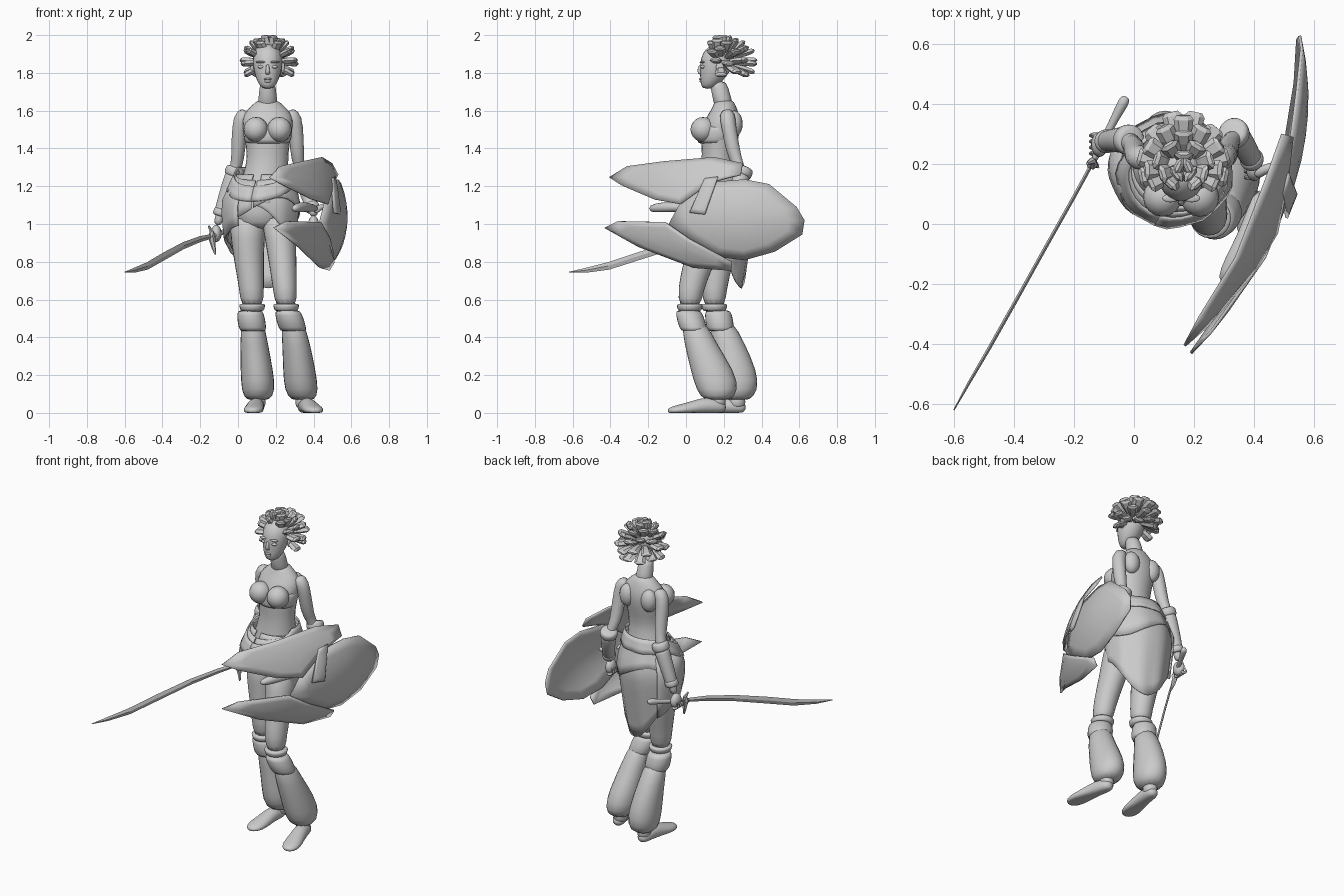
import bpy, bmesh, math
from math import sin, cos, radians, pi
from mathutils import Vector, Matrix

if "Cube" in bpy.data.objects:
    bpy.data.objects.remove(bpy.data.objects["Cube"])

grey = bpy.data.materials.new("plain_grey")
grey.use_nodes = True
tone = (0.6, 0.6, 0.6, 1)
grey.diffuse_color = tone
grey.node_tree.nodes["Principled BSDF"].inputs["Base Color"].default_value = tone


def finish(name, bm, smooth=True, sub=0, thick=0, angle=50):
    """Turn a bmesh into a named, shaded object."""
    bmesh.ops.recalc_face_normals(bm, faces=bm.faces)
    mesh = bpy.data.meshes.new(name)
    bm.to_mesh(mesh)
    bm.free()
    mesh.materials.append(grey)
    if smooth:
        mesh.shade_smooth()
        if not sub:
            mesh.set_sharp_from_angle(angle=radians(angle))
    ob = bpy.data.objects.new(name, mesh)
    bpy.context.collection.objects.link(ob)
    if thick:
        mod = ob.modifiers.new("thickness", "SOLIDIFY")
        mod.thickness = thick
        mod.offset = 0
    if sub:
        mod = ob.modifiers.new("round", "SUBSURF")
        mod.levels = mod.render_levels = sub
    return ob


def tube(name, rings, sides=12, level=False, smooth=True, sub=1, turn=0, floor=None):
    """Loft oval rings (x, y, z, width, depth); level rings stay horizontal."""
    bm = bmesh.new()
    pts = [Vector(r[:3]) for r in rings]
    loops = []
    for i, r in enumerate(rings):
        along = pts[min(i + 1, len(pts) - 1)] - pts[max(i - 1, 0)]
        if level:
            spin = Matrix.Rotation(radians(turn), 3, "Z")
            a, b = spin @ Vector((1, 0, 0)), spin @ Vector((0, 1, 0))
        else:
            a = along.cross(Vector((0, 0, 1))).normalized()
            if a.length < 0.5:
                a = Vector((1, 0, 0))
            b = a.cross(along).normalized()
        loop = []
        for k in range(sides):
            t = 2 * pi * k / sides
            p = pts[i] + a * r[3] * cos(t) + b * r[-1] * sin(t)
            if floor is not None:
                p.z = max(p.z, floor)
            loop.append(bm.verts.new(p))
        loops.append(loop)
    for low, high in zip(loops, loops[1:]):
        for k in range(sides):
            n = (k + 1) % sides
            bm.faces.new((low[k], low[n], high[n], high[k]))
    bm.faces.new(loops[0])
    bm.faces.new(loops[-1])
    return finish(name, bm, smooth, sub)


def ball(name, centre, size):
    bm = bmesh.new()
    bmesh.ops.create_uvsphere(bm, u_segments=16, v_segments=10, radius=1)
    bmesh.ops.scale(bm, vec=size, verts=bm.verts)
    bmesh.ops.translate(bm, vec=centre, verts=bm.verts)
    return finish(name, bm, angle=180)


def sheet(name, point, nu, nv, thick=0.008):
    """Cloth or plate from a function of u and v."""
    bm = bmesh.new()
    g = [[bm.verts.new(point(i / nu, j / nv)) for j in range(nv + 1)] for i in range(nu + 1)]
    for i in range(nu):
        for j in range(nv):
            bm.faces.new((g[i][j], g[i + 1][j], g[i + 1][j + 1], g[i][j + 1]))
    return finish(name, bm, thick=thick)


MID = 0.157

# Torso, neck and bust
tube("torso", [(.12, .17, .96, .12, .1), (.12, .18, 1.06, .16, .14), (.14, .18, 1.2, .14, .125),
               (MID, .17, 1.33, .11, .085), (MID, .175, 1.42, .12, .1), (MID, .185, 1.52, .14, .11),
               (MID, .2, 1.58, .14, .085), (MID, .205, 1.63, .085, .06), (MID, .2, 1.66, .05, .05)], level=True)
tube("neck", [(MID, .205, 1.6, .065, .055), (MID, .19, 1.67, .047, .05), (MID, .165, 1.77, .045, .05)], level=True)
tube("bust_band", [(MID, .16, 1.42, .118, .098), (MID, .165, 1.44, .13, .112), (MID, .17, 1.5, .137, .115),
                   (MID, .175, 1.53, .135, .105)], level=True)
for side, word in ((-1, "right"), (1, "left")):
    ball(word + "_cup", (MID + side * .062, .09, 1.5), (.065, .066, .066))
    ball(word + "_shoulder_blade", (MID + side * .075, .255, 1.53), (.05, .045, .07))

# Head and face
tube("head", [(MID, .115, 1.715, .025, .025), (MID, .125, 1.738, .048, .05), (MID, .145, 1.78, .068, .073),
              (MID, .16, 1.83, .08, .09), (MID, .168, 1.88, .084, .094), (MID, .178, 1.925, .07, .08),
              (MID, .18, 1.955, .035, .04)], level=True)
tube("nose", [(MID, .08, 1.85, .009, .01), (MID, .066, 1.805, .012, .012), (MID, .08, 1.79, .015, .01)], 8, True)
ball("upper_lip", (MID, .081, 1.768), (.021, .012, .007))
ball("lower_lip", (MID, .083, 1.756), (.018, .012, .008))
for side, word in ((-1, "right"), (1, "left")):
    ball(word + "_eye", (MID + side * .035, .09, 1.832), (.018, .013, .009))
    ball(word + "_brow", (MID + side * .036, .086, 1.857), (.027, .014, .006))
    ball(word + "_ear", (MID + side * .082, .18, 1.825), (.01, .022, .032))

# Hair made of wedge tufts in rows around the skull
skull = Vector((.165, .185, 1.86))
for row, (lift, count, spread) in enumerate(((-32, 7, 90), (-5, 8, 108), (25, 9, 125), (50, 9, 150), (75, 5, 140))):
    for k in range(count):
        az = radians(spread * (2 * k / (count - 1) - 1))
        el = radians(lift + 8 * (k % 2))
        depth = .195 if cos(az) > 0 else .1
        d = Vector((sin(az) * cos(el) * .155, cos(az) * cos(el) * depth, sin(el) * .142))
        rings = [(*(skull + d * f), w, h) for f, w, h in
                 ((.4, .018, .012), (.72, .03, .018), (.93, .033, .016), (1, .022, .006))]
        tube(f"hair_tuft_{row}_{k}", rings, 6, smooth=False, sub=0)

# Arms, bracers and hands
upper = [(.05, .215, 1.6, .034), (.012, .22, 1.56, .048), (.004, .235, 1.46, .042), (0, .26, 1.34, .036)]
right_arm = upper + [(-.02, .28, 1.27, .036), (-.06, .28, 1.16, .034), (-.095, .275, 1.05, .024), (-.11, .27, .99, .024)]
left_arm = [(2 * MID - x, y, z, r) for x, y, z, r in upper] + [
    (.335, .3, 1.27, .036), (.365, .265, 1.17, .034), (.395, .21, 1.08, .024), (.405, .19, 1.04, .024)]
for word, arm in (("right", right_arm), ("left", left_arm)):
    tube(word + "_arm", arm)
    elbow, mid, wrist = (Vector(p[:3]) for p in arm[4:7])
    tube(word + "_bracer", [(*elbow, .045), (*elbow.lerp(mid, .2), .047), (*mid, .042),
                            (*wrist, .036), (*wrist.lerp(mid, -.1), .034)])
    tube(word + "_bracer_cuff", [(*elbow.lerp(mid, f), r) for f, r in
                                 ((-.3, .044), (-.2, .054), (.1, .054), (.2, .044))])
    tube(word + "_wrist_band", [(*wrist.lerp(mid, f), r) for f, r in
                                ((-.1, .036), (0, .042), (.2, .042), (.3, .036))])
    palm = Vector(arm[-1][:3]) + Vector((-.005, -.005, -.04))
    ball(word + "_palm", palm, (.028, .042, .045))
    for k in range(4):
        base = palm + Vector((-.02, .03 - .02 * k, -.02))
        tube(f"{word}_finger_{k}", [(*(base + Vector(o)), .011) for o in
                                    ((-.006, 0, .025), (-.014, 0, 0), (.004, 0, -.022), (.028, 0, -.014))], 6)

# Curved sword
tube("blade", [(-.14, .2, .935, .006, .012), (-.2, .09, .92, .006, .016), (-.29, -.07, .885, .006, .019),
               (-.39, -.25, .83, .006, .021), (-.48, -.41, .778, .006, .02), (-.55, -.53, .755, .005, .013),
               (-.6, -.62, .745, .002, .002)], 4, smooth=False, sub=0)
tube("sword_handle", [(-.14, .2, .935, .014), (-.11, .26, .945, .013), (-.06, .36, .965, .015),
                      (-.035, .405, .975, .022), (-.025, .425, .98, .014)], 8)
tube("sword_guard", [(-.12, .19, .84, .005), (-.13, .2, .88, .012), (-.14, .2, .935, .02),
                     (-.14, .21, .96, .012), (-.155, .2, .99, .005)], 6, smooth=False, sub=0)

# Legs, ballooning trousers, knee bands and shoes
thighs = {
    "right": [(.055, .18, 1.06, .11, .115), (.05, .175, .92, .092, .1), (.06, .165, .78, .08, .085),
              (.072, .15, .66, .068, .068), (.075, .15, .55, .062, .06)],
    "left": [(.21, .14, 1.06, .1, .115), (.225, .11, .92, .085, .1), (.238, .065, .78, .075, .085),
             (.248, .025, .66, .066, .072), (.255, .02, .55, .058, .06)]}
shins = {
    "right": ((.075, .18), (.085, .225), (.1, .262), (.108, .27), (.105, .27)),
    "left": ((.285, .035), (.308, .075), (.325, .142), (.336, .168), (.345, .165))}
for word in ("right", "left"):
    tube(word + "_thigh", thighs[word], level=True)
    (x, y), low = shins[word][0], shins[word]
    sizes = ((.5, .062, .066), (.37, .076, .088), (.22, .09, .12), (.12, .094, .118), (.06, .066, .07))
    tube(word + "_trouser", [(*c, z, a, b) for c, (z, a, b) in zip(low, sizes)], level=True)
    lean = .01 if word == "right" else .02
    tube(word + "_knee_cuff", [(x - lean * f, y - lean * f, z, r, r) for f, z, r in
                               ((-.5, .43, .064), (-.3, .44, .078), (1, .53, .076), (1.1, .545, .062))], level=True)
    kx, ky = thighs[word][-1][:2]
    tube(word + "_knee_strap", [(kx, ky, z, r, r) for z, r in
                                ((.535, .062), (.55, .068), (.572, .076), (.58, .064))], 10, True)
    heel = Vector((*low[-1], 0))
    toe = Vector((.075, .01, 0)) if word == "right" else Vector((.415, -.095, 0))
    heel.y += .04
    tube(word + "_shoe", [(*heel.lerp(toe, f).xy, z, w, h) for f, z, w, h in
                          ((-.02, .02, .02, .02), (.08, .03, .042, .035), (.3, .04, .044, .05), (.55, .025, .05, .04),
                           (.8, .015, .058, .03), (.95, .012, .04, .02), (1, .01, .014, .01))], floor=0)
    tube(word + "_ankle", [(*low[-1], z, .042, .046) for z in (.02, .06, .1)], level=True)


# Wrap skirt with an open front and a long back, plus layered sashes
def wrap(top, hem, grow, a0, a1):
    def point(u, v):
        a = a0 + (a1 - a0) * u                       # zero at the front, quarter turn at the left
        drop = hem(a)
        z = top(a) * (1 - v) + drop * v
        fade = max(0, (1.05 - z) / .4)
        belly = min(1, max(0, (1.32 - z) / .2))
        pleat = .004 * sin(a * 9) * v
        rx = .125 + .07 * belly - .045 * fade + grow + pleat
        ry = .1 + .075 * belly - .06 * fade + grow + pleat
        p = Matrix.Rotation(-.3, 3, "Z") @ Vector((rx * sin(a), -ry * cos(a), 0))
        return Vector((.125 + .02 * (1 - belly), .18, z)) + p
    return point


def tail(a):
    return .9 - .24 * max(0, -cos(a)) ** 1.5 + .2 * max(0, cos(a)) ** 2


sheet("skirt", wrap(lambda a: 1.26, tail, 0, .15, 2 * pi - .15), 40, 8)
sheet("upper_skirt", wrap(lambda a: 1.28 - .05 * max(0, cos(a)), lambda a: 1.08 + .06 * sin(2 * a), .008, .05, 2 * pi), 32, 4)
sheet("waist_sash", wrap(lambda a: 1.3 - .1 * max(0, cos(a)), lambda a: 1.22 - .1 * max(0, cos(a)), .016, 0, 2 * pi), 32, 3)
sheet("hip_flap", wrap(lambda a: 1.2, lambda a: .88 + .12 * cos(a), .014, 4.2, 5.9), 12, 4)
ball("sash_knot", (.15, .02, 1.12), (.03, .02, .025))


# Three curved shield plates following one bowed shell
def bowed(y, z, out=0):
    u, v = (y - .1) / .53, (z - 1.04) / .37
    return Vector((.365 + .352 * (y - .1) + .155 * (1 - u * u - v * v) + out, y, z))


def plate(name, outline, out=0):
    bm = bmesh.new()
    n = len(outline)
    cy, cz = (sum(p[i] for p in outline) / n for i in (0, 1))
    hub = bm.verts.new(bowed(cy, cz, out))
    inner = None
    for f in (.25, .5, .75, 1):
        ring = [bm.verts.new(bowed(cy + (y - cy) * f, cz + (z - cz) * f, out)) for y, z in outline]
        for k in range(n):
            m = (k + 1) % n
            bm.faces.new((inner[k], inner[m], ring[m], ring[k]) if inner else (hub, ring[m], ring[k]))
        inner = ring
    finish(name, bm, thick=.01)


plate("shield_rear_plate", [(.13, 1.22), (.31, 1.235), (.44, 1.21), (.585, 1.09), (.627, 1.02), (.615, .945), (.47, .855),
                            (.31, .81), (.15, .83), (0, .92), (-.09, 1), (-.03, 1.11)])
plate("shield_upper_plate", [(-.405, 1.246), (-.31, 1.304), (-.114, 1.33), (.15, 1.352), (.3, 1.32), (.29, 1.26),
                             (.13, 1.22), (-.03, 1.105), (-.167, 1.13), (-.34, 1.204)], .015)
plate("shield_lower_plate", [(-.43, .98), (-.36, 1.015), (-.11, 1.01), (.02, .92), (.24, .8), (.24, .755),
                             (.04, .77), (-.25, .88)], .015)
plate("shield_prong", [(.1, 1.24), (.17, 1.25), (.1, 1.05), (.02, 1.06)], .02)
tube("shield_grip", [(.29, -.2, 1.08, .02), (.33, -.12, 1.09, .032), (.37, -.04, 1.09, .025), (.42, .12, 1.08, .02)], 8)
tube("shield_arm_strap", [(.405, .16, 1.06, .018), (.43, .18, 1.09, .018), (.48, .2, 1.1, .015)], 8)
